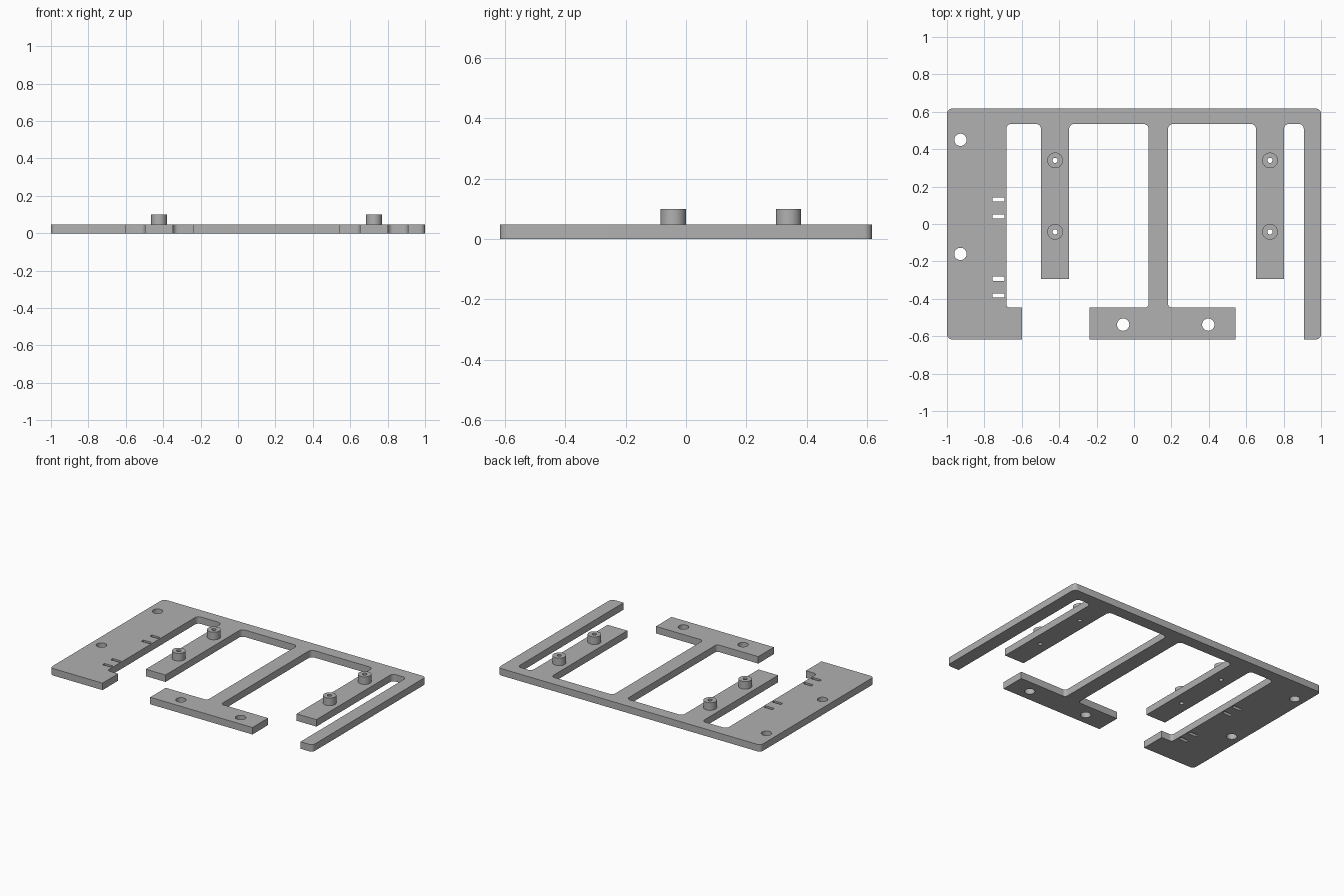
import bpy
import bmesh
import math
from mathutils import Vector

if "Cube" in bpy.data.objects:
    bpy.data.objects.remove(bpy.data.objects["Cube"])

PLATE_H, BOSS_TOP = 0.048, 0.10
EDGE = 0.617      # half depth of the plate
R = 0.027         # corner fillet

grey = bpy.data.materials.new("plain grey")
grey.use_nodes = True
grey.diffuse_color = (0.44, 0.44, 0.44, 1)
grey.node_tree.nodes["Principled BSDF"].inputs["Base Color"].default_value = (0.44, 0.44, 0.44, 1)


def circle(x, y, r, n=32):
    return [(x + r * math.cos(2 * math.pi * i / n), y + r * math.sin(2 * math.pi * i / n))
            for i in range(n)]


def rounded(corners, steps=6):
    """Round each (x, y, radius) right-angled corner of a closed outline."""
    pts = []
    for i, (x, y, r) in enumerate(corners):
        p = Vector((x, y))
        if r == 0:
            pts.append(p)
            continue
        u = (Vector(corners[i - 1][:2]) - p).normalized()
        v = (Vector(corners[(i + 1) % len(corners)][:2]) - p).normalized()
        for k in range(steps + 1):
            t = math.pi / 2 * k / steps
            pts.append(p + r * (u * (1 - math.sin(t)) + v * (1 - math.cos(t))))
    return pts


def extrude_profile(name, loops, z0, z1):
    """Solid from an outline followed by hole loops."""
    curve = bpy.data.curves.new(name, "CURVE")
    curve.dimensions = "2D"
    curve.fill_mode = "BOTH"
    curve.extrude = (z1 - z0) / 2
    for loop in loops:
        s = curve.splines.new("POLY")
        s.points.add(len(loop) - 1)
        for sp, p in zip(s.points, loop):
            sp.co = (p[0], p[1], 0, 1)
        s.use_cyclic_u = True
    temp = bpy.data.objects.new(name + " profile", curve)
    bpy.context.collection.objects.link(temp)
    deps = bpy.context.evaluated_depsgraph_get()
    mesh = bpy.data.meshes.new_from_object(temp.evaluated_get(deps))
    bpy.data.objects.remove(temp)
    bm = bmesh.new()
    bm.from_mesh(mesh)
    bmesh.ops.remove_doubles(bm, verts=bm.verts, dist=1e-5)
    bmesh.ops.translate(bm, verts=bm.verts, vec=(0, 0, (z0 + z1) / 2))
    bmesh.ops.recalc_face_normals(bm, faces=bm.faces)
    bm.to_mesh(mesh)
    bm.free()
    mesh.materials.clear()
    mesh.materials.append(grey)
    obj = bpy.data.objects.new(name, mesh)
    bpy.context.collection.objects.link(obj)
    bpy.ops.object.select_all(action="DESELECT")
    obj.select_set(True)
    bpy.context.view_layer.objects.active = obj
    bpy.ops.object.shade_smooth_by_angle(angle=math.radians(30))
    return obj


# Frame outline: side panel, two boss arms, T-shaped stem and side bar
RAIL, FOOT, ARM = 0.535, -0.447, -0.293
outline = [(-1, EDGE, R), (-1, -EDGE, R), (-0.60, -EDGE, 0), (-0.60, FOOT, 0),
           (-0.683, FOOT, 0.02), (-0.683, RAIL, R)]


def arm(x0, x1):
    return [(x0, RAIL, R), (x0, ARM, 0), (x1, ARM, 0), (x1, RAIL, R)]


outline += arm(-0.497, -0.347)
outline += [(0.078, RAIL, R), (0.078, FOOT, 0.02), (-0.237, FOOT, 0), (-0.237, -EDGE, 0),
            (0.542, -EDGE, 0), (0.542, FOOT, 0), (0.182, FOOT, 0.02), (0.182, RAIL, R)]
outline += arm(0.652, 0.802)
outline += [(0.908, RAIL, R), (0.908, -EDGE, 0), (1, -EDGE, R), (1, EDGE, R)]

# Mounting holes, cable-tie slots and boss bores
holes = [circle(x, y, 0.033) for x, y in
         [(-0.928, 0.45), (-0.928, -0.16), (-0.058, -0.538), (0.397, -0.538)]]
for y in (0.132, 0.04, -0.293, -0.382):
    x0, x1, h = -0.757, -0.693, 0.011
    holes.append(rounded([(x0, y - h, 0.004), (x1, y - h, 0.004),
                          (x1, y + h, 0.004), (x0, y + h, 0.004)], 3))
bosses = [(x, y) for x in (-0.422, 0.727) for y in (0.34, -0.042)]
bores = [circle(x, y, 0.014, 20) for x, y in bosses]

extrude_profile("frame_plate", [rounded(outline)] + holes + bores, 0, PLATE_H)

# Standoff bosses
for i, ((x, y), bore) in enumerate(zip(bosses, bores)):
    extrude_profile(f"standoff_{i + 1}", [circle(x, y, 0.042), bore], PLATE_H, BOSS_TOP)
